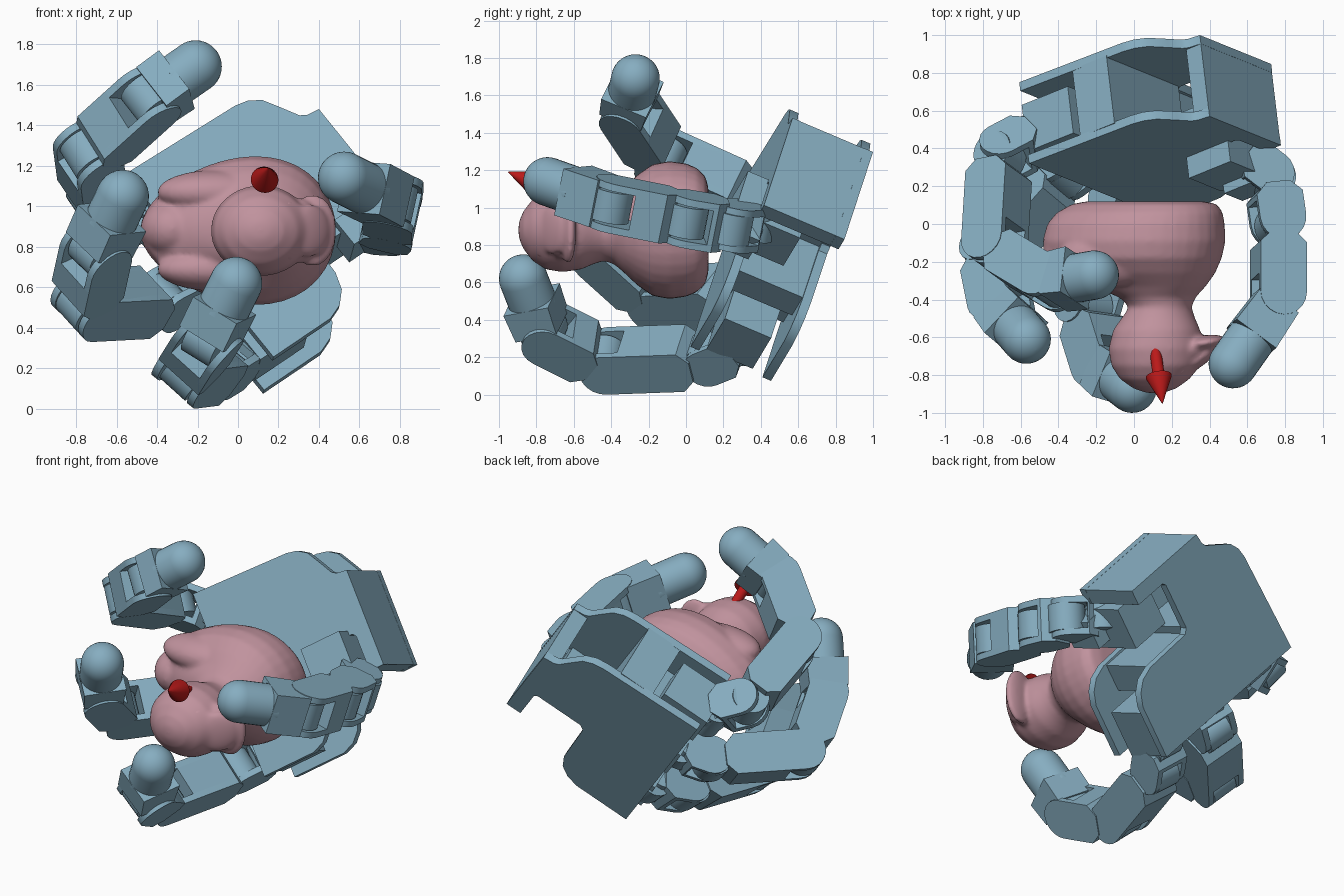
import bpy, bmesh, math
from mathutils import Vector as V, Matrix

if "Cube" in bpy.data.objects:
    bpy.data.objects.remove(bpy.data.objects["Cube"])

def material(name, rgb):
    m = bpy.data.materials.new(name)
    m.diffuse_color = (*rgb, 1)
    m.use_nodes = True
    m.node_tree.nodes["Principled BSDF"].inputs["Base Color"].default_value = m.diffuse_color
    return m

BLUE = material("blue_grey", (.24, .42, .53))
PINK = material("pink", (.53, .29, .34))
RED = material("red", (.5, .01, .01))

def finish(bm, name, mat, angle=35):
    bmesh.ops.recalc_face_normals(bm, faces=bm.faces)
    me = bpy.data.meshes.new(name)
    bm.to_mesh(me)
    bm.free()
    o = bpy.data.objects.new(name, me)
    bpy.context.collection.objects.link(o)
    me.materials.append(mat)
    bpy.ops.object.select_all(action='DESELECT')
    o.select_set(True)
    bpy.context.view_layer.objects.active = o
    bpy.ops.object.shade_smooth_by_angle(angle=math.radians(angle))
    return o

def prism(bm, pts, lo, hi, org, a, b, c):
    """Outline in the a/b plane, extruded along c from lo to hi."""
    rings = [[bm.verts.new(org + a * p[0] + b * p[1] + c * h) for p in pts] for h in (lo, hi)]
    n = len(pts)
    bm.faces.new(rings[0])
    bm.faces.new(rings[1][::-1])
    for i in range(n):
        j = (i + 1) % n
        bm.faces.new((rings[0][i], rings[0][j], rings[1][j], rings[1][i]))

def rect(x0, x1, y0, y1):
    return [(x0, y0), (x1, y0), (x1, y1), (x0, y1)]

def circle(r, n=24, cx=0, cy=0):
    return [(cx + r * math.cos(2 * math.pi * i / n), cy + r * math.sin(2 * math.pi * i / n)) for i in range(n)]

def frame(d):
    m = d.to_track_quat('Z', 'Y').to_matrix()
    return m.col[0].copy(), m.col[1].copy(), m.col[2].copy()

def loft(bm, rings):
    rows = [[bm.verts.new(p) for p in r] for r in rings]
    n = len(rows[0])
    for r, s in zip(rows, rows[1:]):
        for i in range(n):
            j = (i + 1) % n
            bm.faces.new((r[i], r[j], s[j], s[i]))
    bm.faces.new(rows[0])
    bm.faces.new(rows[-1][::-1])

def turned(name, mat, org, d, prof):
    """Profile of (height, radius) turned round direction d."""
    a, b, c = frame(d)
    bm = bmesh.new()
    loft(bm, [[org + c * h + a * x + b * y for x, y in circle(max(r, .001), 32)] for h, r in prof])
    return finish(bm, name, mat)

def ellipsoid(bm, centre, radii, rot=0):
    m = Matrix.Translation(centre) @ Matrix.Rotation(rot, 4, 'Z') @ Matrix.Diagonal((*radii, 1))
    bmesh.ops.create_uvsphere(bm, u_segments=32, v_segments=20, radius=1, matrix=m)

# Palm axes: W towards the fingers, S across the palm, U through to the back
A = V((.40, .57, 1.48))
U = V((-.11, .92, -.39)).normalized()
S = V((.60, -.18, -.78))
S = (S - U * S.dot(U)).normalized()
W = U.cross(S)

# Palm: two shaped plates with blocks between
outline = [(0, 0), (.07, -.01), (.10, -.03), (.14, -.1), (.2, -.2), (.26, -.24), (.33, -.255), (1, -.28), (1, .92),
           (.64, .92), (.56, .89), (.50, .83), (.47, .74), (.46, .40), (.43, .37), (.12, .37), (.10, .39),
           (.10, .62), (0, .62)]
bm = bmesh.new()
for lo, hi in ((0, .05), (.42, .47)):
    prism(bm, outline, lo, hi, A, W, S, U)
finish(bm, "palm_plates", BLUE)
bm = bmesh.new()
for r in (rect(.001, .1, .001, .619), rect(.43, .66, -.265, .36), rect(.48, .66, .36, .72),
          rect(.66, .9, -.02, .1), rect(.66, .9, .5, .6)):
    prism(bm, r, .04, .43, A, W, S, U)
finish(bm, "palm_blocks", BLUE)

# Finger motors seated in the palm end
for i, s in enumerate((-.12, .32, .75)):
    bm = bmesh.new()
    prism(bm, rect(.72, 1.03, s - .12, s + .12), .09, .36, A, W, S, U)
    prism(bm, circle(.09, 24, 1.04, .22), s - .10, s + .10, A, W, U, S)
    finish(bm, f"finger_motor_{i + 1}", BLUE)

# Thumb motor set in the palm notch
bm = bmesh.new()
prism(bm, rect(.14, .42, .34, .62), -.12, .26, A, W, S, U)
prism(bm, rect(.17, .36, .56, .72), -.17, .06, A, W, S, U)
finish(bm, "thumb_motor", BLUE)

def link(name, p, q, n, w=.13, h=.125):
    """Finger link: core, hub at p and a fork reaching round q."""
    d = (q - p)
    L = d.length
    d.normalize()
    n = (n - d * n.dot(d)).normalized()
    t = n.cross(d)
    bm = bmesh.new()
    prism(bm, circle(h * .9), -w * .65, w * .65, p, d, t, n)
    c = min(.12, L * .4)
    prism(bm, [(c, -h), (L - .12, -h), (L - .12, h), (c, h), (c - .06, h * .5), (c - .06, -h * .5)], -w, w, p, d, t, n)
    arc = [(L - .02 + h * math.sin(a), -h * math.cos(a)) for a in [i * math.pi / 10 for i in range(11)]]
    side = [(c, -h)] + arc + [(c, h), (c - .06, h * .5), (c - .06, -h * .5)]
    for s in (-1, 1):
        prism(bm, side, s * (w + .004), s * (w - .035), p, d, t, n)
    finish(bm, name, BLUE)

def tip(name, p, q, n, r=.13):
    """Last finger part: square bracket and round-ended pad."""
    d = (q - p)
    L = d.length
    d.normalize()
    n = (n - d * n.dot(d)).normalized()
    t = n.cross(d)
    bm = bmesh.new()
    prism(bm, circle(.11), -.085, .085, p, d, t, n)
    prism(bm, [(.03, -.12), (L * .6, -.13), (L * .6, .13), (.03, .12)], -.13, .13, p, d, t, n)
    finish(bm, name + "_bracket", BLUE)
    cap = [(L + r * math.sin(a), r * math.cos(a)) for a in [i * math.pi / 20 for i in range(11)]]
    turned(name + "_pad", BLUE, p, d, [(L * .5, r)] + cap)

fingers = {
    "upper_finger": [(-.50, .47, .96), (-.71, .36, 1.04), (-.74, -.13, 1.26), (-.44, -.31, 1.53), (-.21, -.27, 1.69)],
    "middle_finger": [(-.22, .39, .61), (-.38, .27, .53), (-.76, -.16, .51), (-.70, -.46, .78), (-.57, -.61, 1.05)],
    "lower_finger": [(.04, .31, .28), (-.09, .11, .20), (-.25, -.44, .18), (-.15, -.76, .34), (-.01, -.87, .62)],
    "thumb": [(.56, .37, .91), (.73, .24, .90), (.765, 0, .94), (.765, -.40, 1.02), (.525, -.74, 1.14)],
}
for name, pts in fingers.items():
    P = [V(p) for p in pts]
    n = (P[2] - P[1]).cross(P[4] - P[2]).normalized()
    for i in range(3):
        link(f"{name}_link_{i + 1}", P[i], P[i + 1], n, *((.115, .115) if i == 0 else (.13, .125)))
    tip(name + "_tip", P[3], P[4], n)

# Toy: oval sections (y, x centre, x radius, z radius) for body, neck and head
secs = [(.12, .06, .01, .01), (.12, .06, .31, .22), (.105, .055, .385, .28), (.06, .03, .44, .325), (0, .01, .47, .35),
        (-.09, 0, .485, .362), (-.18, 0, .465, .345), (-.26, .03, .40, .29), (-.33, .08, .30, .225),
        (-.39, .125, .20, .18), (-.44, .14, .165, .165), (-.49, .13, .19, .18), (-.56, .12, .23, .21),
        (-.66, .115, .25, .225), (-.75, .115, .235, .21), (-.82, .11, .185, .165), (-.87, .11, .115, .10),
        (-.893, .11, .05, .045), (-.896, .11, .005, .005)]
bm = bmesh.new()
rings = []
for y, xc, rx, rz in secs:
    egg = .2 if y > -.35 else 0
    rings.append([V((xc + x * rx, y, .88 + z * rz * (1 + egg * x - egg * .1 * x * x)))
                  for x, z in circle(1, 40)])
loft(bm, rings)
# Tail, wings and beak, blended into the body
ellipsoid(bm, (-.33, -.14, .89), (.15, .17, .14), .2)
for s in (-1, 1):
    ellipsoid(bm, (-.10, -.17, .88 + s * .19), (.30, .16, .11), .1)
ellipsoid(bm, (.35, -.71, .88), (.13, .04, .13), .65)
ellipsoid(bm, (.37, -.63, .88), (.12, .04, .18), .15)
ellipsoid(bm, (.30, -.66, .88), (.10, .08, .16))
toy = finish(bm, "toy_body", PINK, 60)
m = toy.modifiers.new("blend", 'REMESH')
m.mode, m.voxel_size, m.use_smooth_shade = 'VOXEL', .014, True
m = toy.modifiers.new("soften", 'SMOOTH')
m.factor, m.iterations = .5, 6

# Eyes
for s in (-1, 1):
    turned("toy_eye", PINK, V((.265, -.785, .88 + s * .115)), V((.6, -.6, s * .5)),
           [(-.03, .036), (.0, .036), (.005, .028), (.007, 0)])

# Arrow
base, end = V((.112, -.66, 1.07)), V((.15, -.95, 1.19))
L = (end - base).length
turned("arrow", RED, base, end - base,
       [(-.03, .012), (-.02, .03), (L - .16, .032), (L - .16, .068), (L - .15, .068), (L, .002)])
